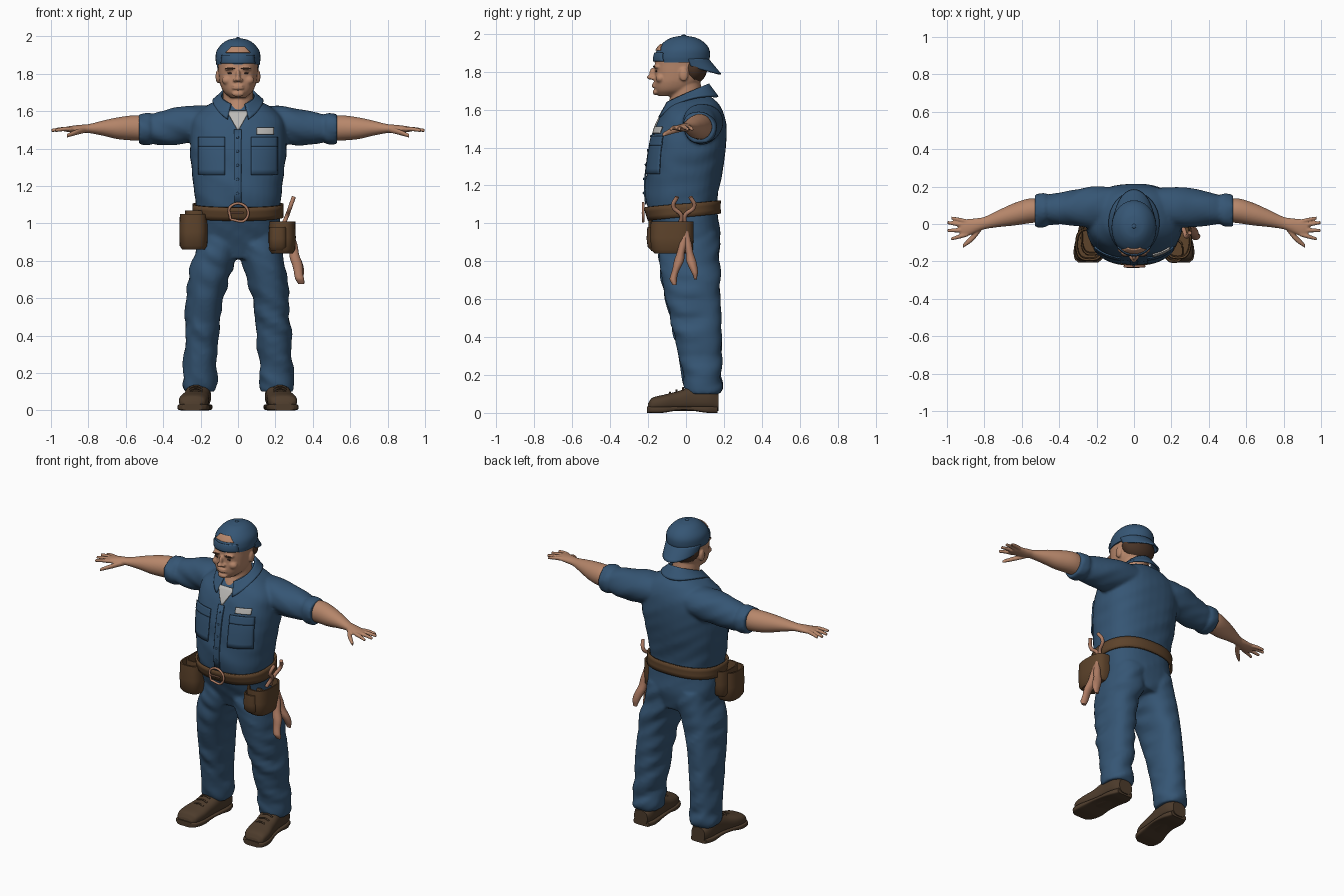
import bpy, bmesh
from math import sin, cos, pi, radians, copysign
from mathutils import Vector, Matrix, noise

if "Cube" in bpy.data.objects:
    bpy.data.objects.remove(bpy.data.objects["Cube"])


def material(name, *rgb):
    m = bpy.data.materials.new(name)
    m.use_nodes = True
    m.diffuse_color = (*rgb, 1)
    m.node_tree.nodes["Principled BSDF"].inputs["Base Color"].default_value = (*rgb, 1)
    return m


blue = material("work blue", .036, .092, .175)
skin = material("skin", .47, .24, .145)
leather = material("belt leather", .11, .056, .024)
boot = material("boot brown", .075, .045, .025)
hair_brown = material("hair brown", .07, .035, .02)
white = material("undershirt grey", .5, .49, .47)
tan = material("tool tan", .42, .2, .125)
dark = material("eye dark", .05, .03, .025)


# ---- helpers: a ring is (t, centre a, radius a, min b, max b) ----
def sample(rings, t):
    last = len(rings) - 1
    i = max([k for k in range(last) if rings[k][0] <= t], default=0)

    def slope(k, j):
        lo, hi = rings[max(k - 1, 0)], rings[min(k + 1, last)]
        return (hi[j] - lo[j]) / (hi[0] - lo[0])
    p, q = rings[i], rings[i + 1]
    d = q[0] - p[0]
    f = (t - p[0]) / d
    h = f * f * (3 - 2 * f)
    return [t] + [p[j] + (q[j] - p[j]) * h + d * f * (1 - f) *
                  (slope(i, j) * (1 - f) - slope(i + 1, j) * f) for j in range(1, 5)]


def ring_point(ring, angle, power, grow=0):
    t, ca, ra, b0, b1 = ring
    c, s = cos(angle), sin(angle)
    a = ca + (ra + grow) * copysign(abs(c) ** (2 / power), c)
    b = (b0 + b1) / 2 + ((b1 - b0) / 2 + grow) * copysign(abs(s) ** (2 / power), s)
    return a, b, t


def loft(bm, rings, axis="z", side=1, power=2.0, steps=6, folds=0.0, sides=36):
    dense = list(rings)
    if steps > 1:
        dense = [sample(rings, p[0] + (q[0] - p[0]) * k / steps)
                 for p, q in zip(rings, rings[1:]) for k in range(steps)] + [rings[-1]]
    loops = []
    for ring in dense:
        loop = []
        for k in range(sides):
            angle = 2 * pi * k / sides
            a, b, t = ring_point(ring, angle, power)
            co = Vector({"z": (a, b, t), "x": (t, a, b), "y": (a, t, b)}[axis])
            co.x *= side
            if folds:
                out = Vector((cos(angle), sin(angle), 0))
                out = {"z": out, "x": out.zxy, "y": out.xzy}[axis]
                wave = noise.noise(Vector((co.x * 6 + co.z * 5, co.y * 7, co.z * 15 + co.x * 8)))
                co += out * wave * folds
            loop.append(bm.verts.new(co))
        loops.append(loop)
    for low, high in zip(loops, loops[1:]):
        for k in range(sides):
            n = (k + 1) % sides
            bm.faces.new((low[k], low[n], high[n], high[k]))
    bm.faces.new(loops[0])
    bm.faces.new(loops[-1])


def ball(bm, at, size):
    bmesh.ops.create_uvsphere(bm, u_segments=20, v_segments=12, radius=1,
                              matrix=Matrix.LocRotScale(Vector(at), None, Vector(size)))


def finish(name, bm, mat, voxel=0, smooth=0, thick=0):
    bmesh.ops.recalc_face_normals(bm, faces=bm.faces)
    mesh = bpy.data.meshes.new(name)
    bm.to_mesh(mesh)
    bm.free()
    mesh.materials.append(mat)
    ob = bpy.data.objects.new(name, mesh)
    bpy.context.collection.objects.link(ob)
    bpy.ops.object.select_all(action="DESELECT")
    ob.select_set(True)
    bpy.context.view_layer.objects.active = ob
    bpy.ops.object.shade_smooth_by_angle(angle=radians(45))
    if thick:
        mod = ob.modifiers.new("thickness", "SOLIDIFY")
        mod.thickness, mod.offset = thick, 0
    if voxel:
        mod = ob.modifiers.new("fuse", "REMESH")
        mod.mode, mod.voxel_size, mod.use_smooth_shade = "VOXEL", voxel, True
    if smooth:
        mod = ob.modifiers.new("soften", "SMOOTH")
        mod.factor, mod.iterations = .5, smooth
    return ob


def solid(name, mat, rings, **options):
    bm = bmesh.new()
    loft(bm, rings, **options)
    return finish(name, bm, mat)


def sheet(name, mat, shape, nu=12, nv=6, thick=.008):
    bm = bmesh.new()
    grid = [[bm.verts.new(shape(u / nu, v / nv)) for v in range(nv + 1)] for u in range(nu + 1)]
    for u in range(nu):
        for v in range(nv):
            bm.faces.new((grid[u][v], grid[u + 1][v], grid[u + 1][v + 1], grid[u][v + 1]))
    bmesh.ops.remove_doubles(bm, verts=bm.verts, dist=.0001)
    return finish(name, bm, mat, thick=thick)


def patch(name, mat, rings, low, high, bottom, top, power, lift, thick=.008):
    """Plate on the front of a loft; low and high are x ranges at bottom and top."""
    def shape(u, v):
        left, right = (low[k] + (high[k] - low[k]) * v for k in (0, 1))
        x, z = left + (right - left) * u, bottom + (top - bottom) * v
        _, ca, ra, b0, b1 = sample(rings, z)
        bulge = max(0, 1 - abs((x - ca) / ra) ** power) ** (1 / power)
        return x, (b0 + b1) / 2 - (b1 - b0) / 2 * bulge - lift, z
    return sheet(name, mat, shape, thick=thick)


def tube(name, mat, points, radius):
    curve = bpy.data.curves.new(name, "CURVE")
    curve.dimensions, curve.bevel_depth, curve.use_fill_caps = "3D", radius, True
    spline = curve.splines.new("BEZIER")
    spline.bezier_points.add(len(points) - 1)
    for knot, co in zip(spline.bezier_points, points):
        knot.co = co
        knot.handle_left_type = knot.handle_right_type = "AUTO"
    curve.materials.append(mat)
    bpy.context.collection.objects.link(bpy.data.objects.new(name, curve))


# ---- overalls: torso, sleeves and trousers fused into one cloth body ----
torso = [(.81, 0, .17, -.1, .155), (.92, 0, .222, -.145, .18), (1.02, 0, .226, -.185, .17),
         (1.1, 0, .226, -.208, .165), (1.2, 0, .238, -.215, .178), (1.3, 0, .25, -.205, .198),
         (1.4, 0, .258, -.19, .212), (1.5, 0, .255, -.163, .215), (1.57, 0, .235, -.13, .205),
         (1.63, 0, .165, -.09, .175), (1.67, 0, .08, -.05, .13)]
sleeve = [(.08, .085, .11, 1.46, 1.635), (.22, .09, .11, 1.43, 1.63), (.32, .087, .1, 1.42, 1.618),
          (.42, .08, .086, 1.423, 1.597), (.465, .076, .08, 1.428, 1.585),
          (.475, .075, .089, 1.418, 1.594), (.53, .07, .086, 1.42, 1.588)]
leg = [(.1, .207, .086, 0, .178), (.13, .207, .092, -.012, .19), (.2, .205, .088, -.02, .186),
       (.4, .195, .09, -.06, .185), (.6, .175, .098, -.11, .18), (.75, .146, .114, -.138, .175),
       (.85, .115, .115, -.145, .18), (.95, .1, .11, -.13, .17)]
bm = bmesh.new()
loft(bm, torso, power=2.4, folds=.006)
for side in (1, -1):
    loft(bm, sleeve, axis="x", side=side, folds=.01)
    loft(bm, leg, side=side, power=2.3, folds=.017)
finish("overalls", bm, blue, voxel=.01, smooth=4)

# ---- shirt details ----
for name, x in (("right", -.21), ("left", .07)):
    patch(name + "_chest_pocket", blue, torso, (x, x + .14), (x, x + .14), 1.26, 1.43, 2.4, .006)
    patch(name + "_pocket_flap", blue, torso, (x, x + .14), (x, x + .14), 1.41, 1.46, 2.4, .009)
patch("button_placket", blue, torso, (-.022, .018), (-.022, .018), 1.1, 1.5, 2.4, .004)
patch("name_tag", white, torso, (.1, .19), (.1, .19), 1.475, 1.51, 2.4, .012)
patch("undershirt", white, torso, (-.004, .004), (-.06, .06), 1.5, 1.6, 2.4, .004)
bm = bmesh.new()
for k in range(5):
    z = 1.16 + k * .075
    ball(bm, (-.002, sample(torso, z)[3] - .01, z), (.007, .004, .007))
finish("shirt_buttons", bm, blue)


def collar(u, v):
    a = radians(155) * (2 * u - 1)
    drop = .02 + (.035 if cos(a) > 0 else .06) * cos(a) ** 2
    return (sin(a) * (.088 + .045 * v), .005 + cos(a) * (.112 + .05 * v),
            1.672 + .05 * cos(a) - drop * v + .012 * (1 - v))


sheet("collar", blue, collar, nu=40, thick=.012)

# ---- head: skull, neck and features fused ----
head = [(1.672, 0, .04, -.145, -.03), (1.7, 0, .074, -.162, .03), (1.74, 0, .094, -.168, .07),
        (1.78, 0, .102, -.165, .09), (1.83, 0, .106, -.165, .1), (1.88, 0, .106, -.158, .1),
        (1.93, 0, .08, -.11, .07)]
neck = [(1.54, 0, .07, -.1, .1), (1.6, 0, .077, -.108, .1), (1.66, 0, .08, -.085, .09),
        (1.75, 0, .082, -.08, .075)]
bm = bmesh.new()
loft(bm, head, power=2.3)
loft(bm, neck)
ball(bm, (0, -.176, 1.79), (.012, .018, .032))
ball(bm, (0, -.187, 1.77), (.016, .02, .013))
ball(bm, (0, -.16, 1.692), (.032, .016, .016))
for z, r in ((1.735, .007), (1.722, .008)):
    ball(bm, (0, -.166, z), (.032, .014, r))
for side in (1, -1):
    ball(bm, (side * .017, -.175, 1.766), (.011, .014, .01))
    ball(bm, (side * .04, -.152, 1.827), (.034, .02, .012))
    ball(bm, (side * .055, -.135, 1.765), (.032, .025, .025))
    ball(bm, (side * .108, -.012, 1.785), (.012, .024, .036))
finish("head", bm, skin, voxel=.006, smooth=2)
for side, name in ((1, "left"), (-1, "right")):
    for part, mat, z, y, size in (("eye", dark, 1.803, -.157, (.015, .005, .005)),
                                  ("eyebrow", hair_brown, 1.828, -.168, (.027, .006, .005))):
        bm = bmesh.new()
        ball(bm, (side * .042, y, z), size)
        finish(f"{name}_{part}", bm, mat)
bm = bmesh.new()
ball(bm, (0, .038, 1.82), (.111, .074, .085))
finish("hair", bm, hair_brown)

# ---- backward cap ----
cap = [(1.848, 0, .116, -.166, .118), (1.88, 0, .12, -.166, .126), (1.92, 0, .115, -.15, .122),
       (1.955, 0, .09, -.118, .095), (1.98, 0, .055, -.075, .05), (1.99, 0, .012, -.025, .0)]
solid("cap_dome", blue, cap)
patch("cap_opening", skin, cap, (-.065, .065), (-.035, .035), 1.912, 1.944, 2, .003)
patch("cap_strap", blue, cap, (-.09, .09), (-.085, .085), 1.855, 1.9, 2, .003)
bm = bmesh.new()
ball(bm, (0, -.012, 1.99), (.012, .012, .006))
finish("cap_button", bm, blue)


def brim(u, v):
    a = radians(80) * (2 * u - 1)
    return (sin(a) * (.116 - .008 * v), -.01 + cos(a) * (.125 + .068 * v),
            1.868 - v * (.012 + .07 * cos(a) ** .6))


sheet("cap_brim", blue, brim, nu=28)

# ---- bare arms and hands ----
arm = [(.48, .073, .06, 1.44, 1.575), (.56, .07, .066, 1.443, 1.577), (.64, .052, .06, 1.45, 1.567),
       (.72, .03, .046, 1.468, 1.55), (.8, .005, .033, 1.483, 1.53), (.84, -.006, .037, 1.483, 1.527),
       (.9, -.021, .046, 1.487, 1.52), (.93, -.022, .04, 1.492, 1.514)]
fingers = ((.012, .975, .032), (-.01, .998, .008), (-.033, .999, -.035), (-.055, .978, -.08))
for side, name in ((1, "left"), (-1, "right")):
    bm = bmesh.new()
    loft(bm, arm, axis="x", side=side)
    for base, tip, y in fingers:
        loft(bm, [(.89, base, .012, 1.492, 1.517), ((.89 + tip) / 2, (base + y) / 2, .0115, 1.492, 1.515),
                  (tip, y, .0085, 1.488, 1.505)], axis="x", side=side, sides=14)
    loft(bm, [(.81, -.01, .018, 1.485, 1.515), (.86, -.07, .02, 1.473, 1.503),
              (.915, -.118, .011, 1.458, 1.479)], axis="x", side=side, sides=16)
    finish(name + "_arm", bm, skin, voxel=.005, smooth=2)

# ---- work boots ----
upper = [(-.2, .245, .045, .01, .05), (-.18, .243, .068, .01, .078), (-.12, .236, .078, .01, .095),
         (-.04, .224, .07, .01, .115), (.03, .215, .067, .01, .14), (.12, .21, .065, .01, .135),
         (.172, .208, .048, .01, .1)]
for side, name in ((1, "left"), (-1, "right")):
    solid(name + "_boot", boot, upper, axis="y", side=side, power=2.6)
    sole = [(y - .006, x, r + .007, 0 if y < -.05 or y > .05 else .012, .034) for y, x, r, _, _ in upper]
    solid(name + "_sole", boot, sole, axis="y", side=side, power=5)
    for k in range(3):
        y, z = -.085 + k * .035, .108 + k * .012
        tube(f"{name}_lace_{k}", boot, [(side * (.225 + d), y, z - abs(d) * .3) for d in (-.035, 0, .035)], .005)


# ---- tool belt, buckle and pouches ----
def belt(u, v):
    a = 2 * pi * u
    z = 1.033 + .07 * v + .018 * sin(a)
    return ring_point(sample(torso, z), a, 2.4, .012)


sheet("belt", leather, belt, nu=60, nv=3, thick=.012)
tube("buckle", tan, [(x, -.226, z) for x, z in ((-.04, 1.02), (.04, 1.02), (.04, 1.09), (-.04, 1.09), (-.04, 1.02))], .007)
tube("buckle_pin", tan, [(-.04, -.229, 1.055), (.03, -.229, 1.055)], .005)


def pouch(name, x, r, front, back, low, high):
    deep = high - low
    walls = [(low, x, r * .8, front + .025, back - .02), (low + .02, x, r * .97, front + .006, back - .004),
             (low + deep * .5, x, r, front, back), (high, x, r * .96, front + .004, back),
             (high, x, r * .85, front + .014, back - .01), (high - .06, x, r * .8, front + .02, back - .016)]
    solid(name, leather, walls, power=2.8, steps=1)


pouch("right_pouch", -.238, .076, -.2, -.02, .86, 1.05)
pouch("right_pouch_inner", -.225, .06, -.17, .02, .9, 1.07)
pouch("left_pouch", .235, .074, -.19, .04, .84, 1.01)
pouch("left_front_pocket", .215, .05, -.208, -.08, .855, .98)

# ---- pliers and hanging rag ----
for k, lean in enumerate((-1, 1)):
    tube(f"pliers_half_{k}", tan, [(.235, -.02 + lean * .02, .98), (.262, -.015 + lean * .01, 1.04),
         (.28, -.012 + lean * .055, 1.09), (.298, -.012 + lean * .035, 1.14)], .011)
    y = -.005 + lean * .055
    solid(f"rag_tail_{k}", tan, [(.675 + k * .03, .336, .018, y - .012, y + .012),
          (.71 + k * .03, .328, .026, y - .026, y + .016), (.82, .306, .024, y * .5 - .022, y * .5 + .018),
          (.96, .285, .014, -.02, .014)], folds=.012, sides=20)
